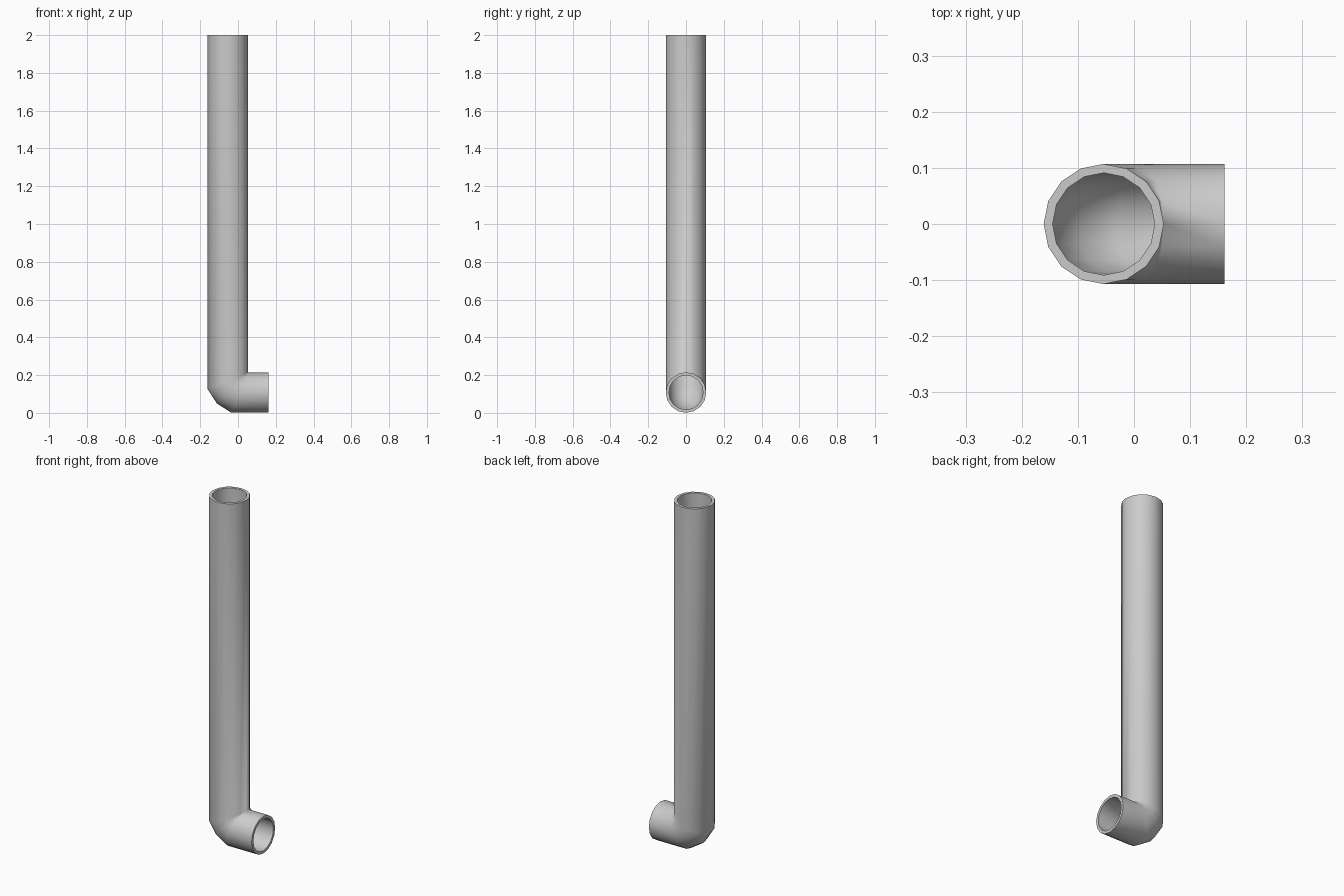
import bpy, bmesh
from math import sin, cos, pi, radians

if "Cube" in bpy.data.objects:
    bpy.data.objects.remove(bpy.data.objects["Cube"])

SIDES = 16
R_OUT, R_IN = 0.107, 0.091
PX, PZ = 0.053, 0.215      # inside corner that every mitre plane passes through
TOP, END = 2.0, 0.161


def point(kind, value, d, y):
    """Point at distance d from the inside corner, on one cross-section."""
    if kind == "top":
        return (PX - d, y, value)
    if kind == "end":
        return (value, y, PZ - d)
    k = 1.09 if value == 45 else 1 / cos(radians(22.5))
    a = radians(value)
    return (PX - d * k * cos(a), y, PZ - d * k * sin(a))


bm = bmesh.new()


def ring(section, r):
    return [bm.verts.new(point(*section, R_OUT + r * cos(2 * pi * i / SIDES),
                               r * sin(2 * pi * i / SIDES))) for i in range(SIDES)]


# outer wall down and out, inner wall back, rims close the shell
sections = [("top", TOP), ("bend", 22.5), ("bend", 45), ("bend", 67.5), ("end", END)]
rings = [ring(s, R_OUT) for s in sections] + [ring(s, R_IN) for s in reversed(sections)]
for a, b in zip(rings, rings[1:] + rings[:1]):
    for i in range(SIDES):
        j = (i + 1) % SIDES
        bm.faces.new((a[i], a[j], b[j], b[i]))
bmesh.ops.remove_doubles(bm, verts=bm.verts, dist=1e-4)
bmesh.ops.recalc_face_normals(bm, faces=bm.faces)

mesh = bpy.data.meshes.new("elbow_pipe")
bm.to_mesh(mesh)
bm.free()
pipe = bpy.data.objects.new("elbow_pipe", mesh)
bpy.context.collection.objects.link(pipe)

# smooth walls, crisp rims
bpy.context.view_layer.objects.active = pipe
pipe.select_set(True)
bpy.ops.object.shade_smooth_by_angle(angle=radians(40))
